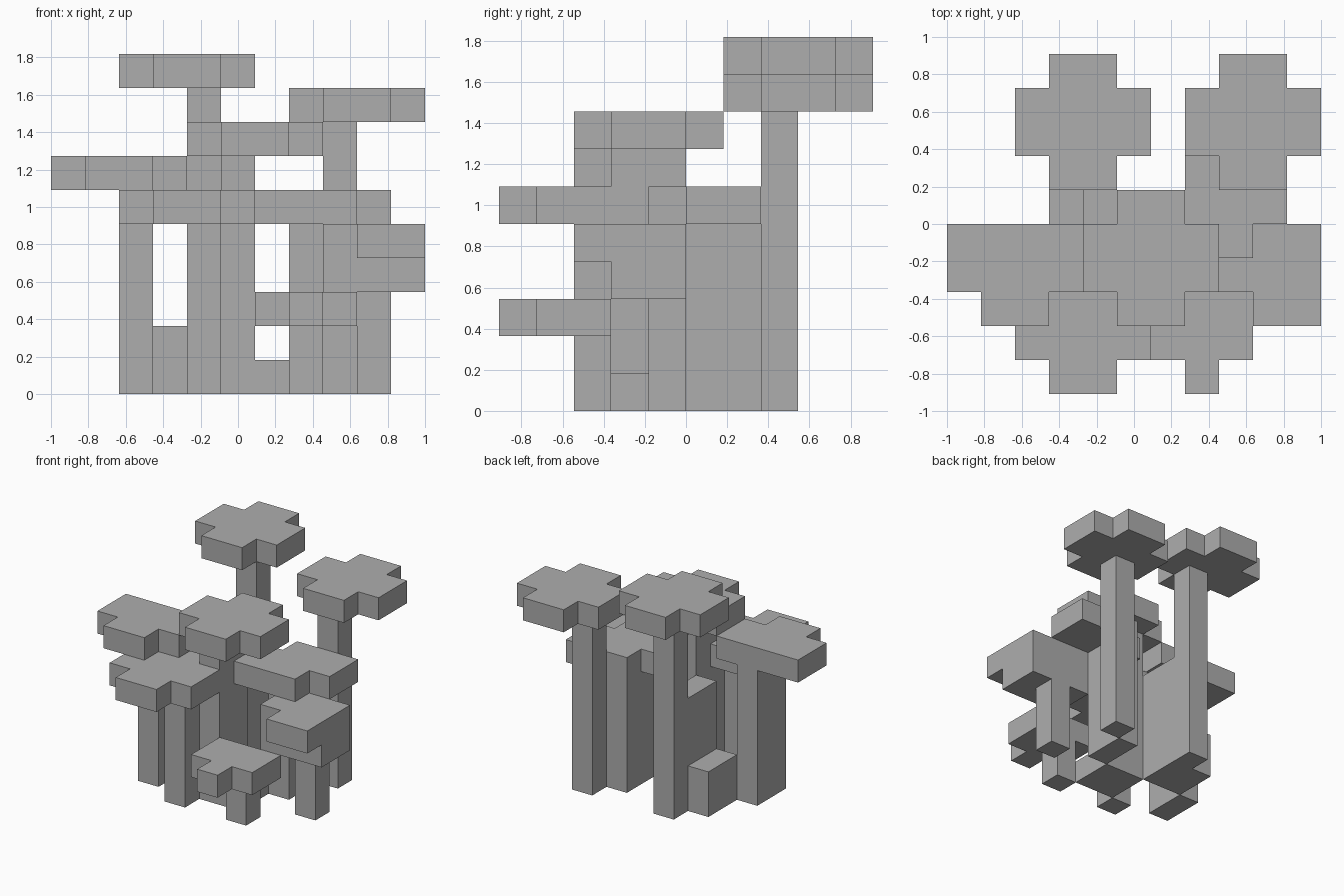
import bpy
import bmesh

cube = bpy.data.objects.get("Cube")
if cube:
    bpy.data.objects.remove(cube, do_unlink=True)

# The whole model sits on a regular grid of cubes, 11 x 10 x 10
UNIT = 2 / 11
CENTRE_X, CENTRE_Y = 5.5, 5

grey = bpy.data.materials.new("plain_grey")
grey.use_nodes = True
colour = (0.42, 0.42, 0.42, 1)
grey.diffuse_color = colour
grey.node_tree.nodes["Principled BSDF"].inputs["Base Color"].default_value = colour


def slab(name, rows, bottom, top):
    """Extrude a plan made of grid rows (y, x_start, x_end)."""
    bm = bmesh.new()
    for y, start, end in rows:
        for x in range(start, end):
            corners = [(x, y), (x + 1, y), (x + 1, y + 1), (x, y + 1)]
            bm.faces.new([bm.verts.new(((a - CENTRE_X) * UNIT,
                                        (b - CENTRE_Y) * UNIT,
                                        bottom * UNIT)) for a, b in corners])
    bmesh.ops.remove_doubles(bm, verts=bm.verts[:], dist=0.001)
    result = bmesh.ops.extrude_face_region(bm, geom=bm.faces[:], use_keep_orig=True)
    raised = [v for v in result["geom"] if isinstance(v, bmesh.types.BMVert)]
    bmesh.ops.translate(bm, verts=raised, vec=(0, 0, (top - bottom) * UNIT))
    bmesh.ops.recalc_face_normals(bm, faces=bm.faces[:])
    bmesh.ops.dissolve_limit(bm, angle_limit=0.01, verts=bm.verts[:], edges=bm.edges[:])
    mesh = bpy.data.meshes.new(name)
    bm.to_mesh(mesh)
    bm.free()
    mesh.materials.append(grey)
    bpy.context.collection.objects.link(bpy.data.objects.new(name, mesh))


def round_cap(name, x, y, top):
    """Four by four plate with its corners missing, centred on x, y."""
    slab(name, [(y - 2, x - 1, x + 1), (y - 1, x - 2, x + 2),
                (y, x - 2, x + 2), (y + 1, x - 1, x + 1)], top - 1, top)


def post(name, x, y, top, depth=1, bottom=0):
    """Column one cell wide and some cells deep."""
    slab(name, [(y + i, x, x + 1) for i in range(depth)], bottom, top)


# Complete caps
round_cap("back_right_cap", 4, 8, 10)
round_cap("back_left_cap", 9, 8, 9)
round_cap("centre_cap", 6, 4, 8)
round_cap("front_right_cap", 4, 2, 6)

# Caps cut short by their neighbours
slab("right_cap", [(2, 1, 3), (3, 0, 4), (4, 0, 4)], 6, 7)
slab("inner_left_cap", [(4, 6, 9), (5, 6, 10), (6, 7, 10)], 5, 6)
slab("left_cap", [(2, 9, 11), (3, 8, 11), (4, 8, 11)], 4, 5)
slab("left_cap_underside", [(3, 8, 11), (4, 8, 11)], 3, 4)
slab("front_left_cap", [(0, 7, 8), (1, 6, 9), (2, 6, 9)], 2, 3)

# Stems
post("back_right_stem", 4, 7, 9)
post("back_left_stem", 8, 7, 8)
post("centre_stem", 5, 3, 7, depth=2)
post("front_right_stem", 4, 2, 5)
post("right_stem", 2, 3, 6, depth=2)
post("left_stem", 9, 4, 3)
post("front_left_stem", 7, 2, 2)

# Walls and steps between the stems
post("inner_left_wall", 7, 5, 5, depth=2)
post("back_wall", 4, 5, 5, depth=2)
post("back_step", 3, 5, 2, depth=2)
post("centre_step", 6, 3, 1, depth=2)
